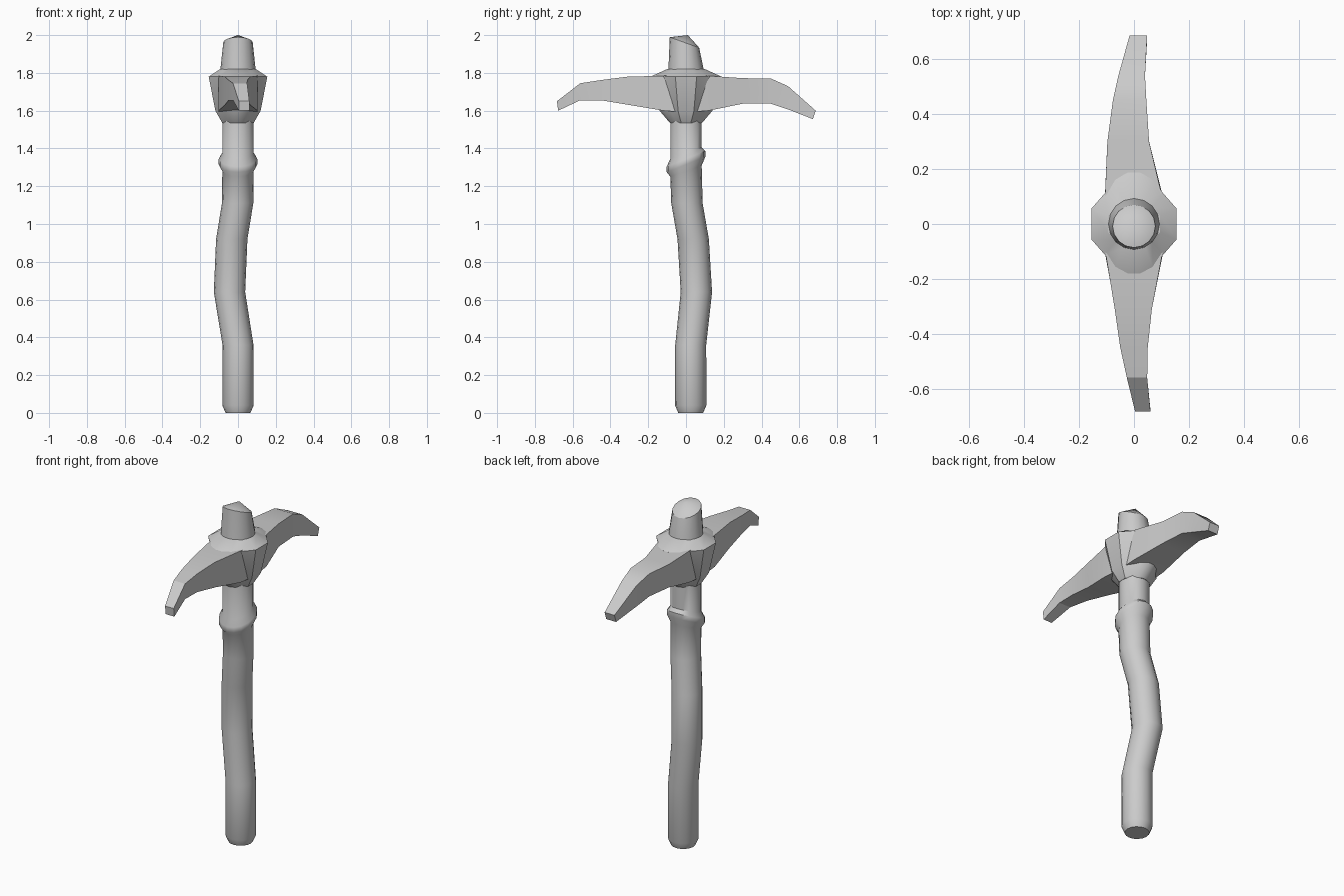
import bpy, bmesh, math

if "Cube" in bpy.data.objects:
    bpy.data.objects.remove(bpy.data.objects["Cube"])

SIDES = 16


def loft(name, rings, angle=30, apex=None):
    """Skin a list of equal-length point loops and close both ends."""
    bm = bmesh.new()
    loops = [[bm.verts.new(p) for p in ring] for ring in rings]
    n = len(loops[0])
    for a, b in zip(loops, loops[1:]):
        for i in range(n):
            j = (i + 1) % n
            bm.faces.new((a[i], a[j], b[j], b[i]))
    bm.faces.new(loops[0][::-1])
    if apex:
        tip = bm.verts.new(apex)
        for i in range(n):
            bm.faces.new((loops[-1][i], loops[-1][(i + 1) % n], tip))
    else:
        bm.faces.new(loops[-1])
    bmesh.ops.recalc_face_normals(bm, faces=bm.faces)
    mesh = bpy.data.meshes.new(name)
    bm.to_mesh(mesh)
    bm.free()
    ob = bpy.data.objects.new(name, mesh)
    bpy.context.collection.objects.link(ob)
    bpy.ops.object.select_all(action='DESELECT')
    ob.select_set(True)
    bpy.context.view_layer.objects.active = ob
    bpy.ops.object.shade_smooth_by_angle(angle=math.radians(angle))
    return ob


def ring(cx, cy, z, rx, ry=None, tilt=0.0):
    """Round loop; tilt raises z along y."""
    ry = ry or rx
    pts = []
    for i in range(SIDES):
        a = 2 * math.pi * i / SIDES
        x, y = rx * math.cos(a), ry * math.sin(a)
        pts.append((cx + x, cy + y, z + tilt * y))
    return pts


# Crooked wooden handle with a tilted knot ring: centre x, y, z, radius, tilt
path = [
    (0, .025, 0, .066, 0), (0, .025, .04, .083, 0), (0, .025, .36, .082, 0),
    (-.045, .055, .64, .083, 0), (-.033, .038, .92, .083, 0),
    (-.002, .005, 1.11, .083, 0), (0, 0, 1.28, .083, .35),
    (0, 0, 1.315, .102, .4), (0, 0, 1.345, .102, .4),
    (0, 0, 1.375, .083, .35), (0, 0, 1.62, .083, 0)]
loft("handle", [ring(x, y, z, r, tilt=t) for x, y, z, r, t in path], 40)

# Peg end of the handle above the head, cut on a slant
loft("handle_peg", [ring(0, 0, 1.76, .098), ring(0, 0, 1.82, .093),
                    ring(0, -.008, 1.961, .078, tilt=-.36)],
     apex=(0, .01, 2.0))


def collar_ring(z, rx, ry):
    """Collar loop with flat cheeks on the x sides."""
    q = [(1, .3), (.68, .6), (.45, .87), (.14, 1)]
    q = q + [(-x, y) for x, y in q[::-1]]
    q = q + [(-x, -y) for x, y in q]
    return [(rx * x, ry * y, z) for x, y in q]


# Flared socket that holds the two arms
loft("head_collar", [collar_ring(1.535, .083, .085), collar_ring(1.60, .12, .14),
                     collar_ring(1.78, .155, .188), collar_ring(1.82, .095, .1)])


def arm(name, sections):
    # each section: y top, y bottom, x left, x right, z bottom, z top
    loft(name, [[(l, yb, b), (r, yb, b), (r, yt, t), (l, yt, t)]
                for yt, yb, l, r, b, t in sections], 25)


arm("front_arm", [
    (0, 0, -.105, .105, 1.59, 1.785), (-.11, -.12, -.103, .103, 1.60, 1.785),
    (-.31, -.30, -.07, .065, 1.63, 1.78), (-.45, -.45, -.05, .05, 1.655, 1.762),
    (-.56, -.56, -.026, .048, 1.655, 1.745), (-.683, -.677, .004, .06, 1.60, 1.65)])
arm("back_arm", [
    (0, 0, -.105, .105, 1.59, 1.785), (.11, .12, -.105, .1, 1.60, 1.785),
    (.30, .30, -.097, .055, 1.637, 1.772), (.45, .45, -.077, .045, 1.637, 1.77),
    (.54, .54, -.057, .04, 1.607, 1.73), (.687, .672, -.016, .048, 1.555, 1.60)])
